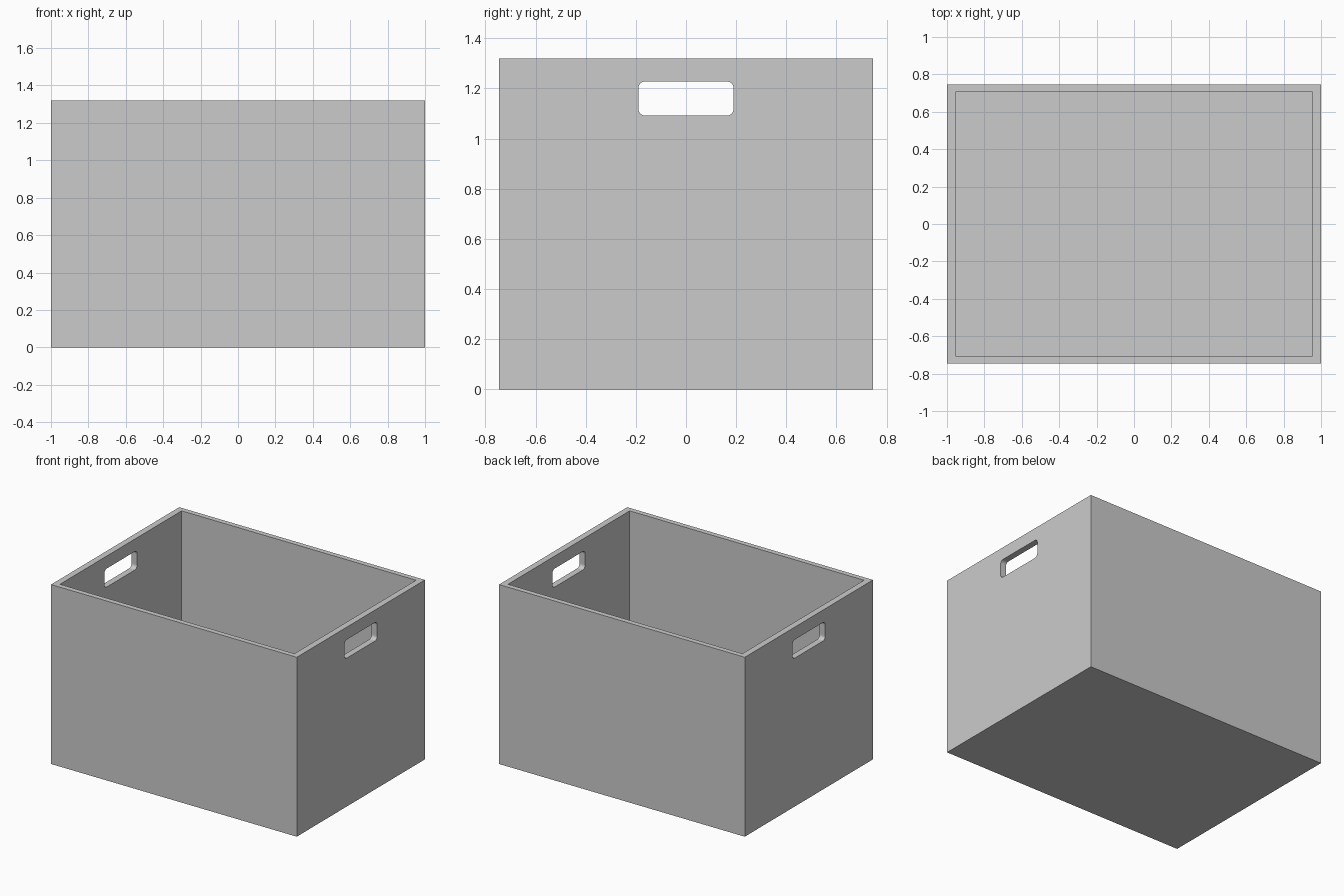
import bpy, bmesh

if "Cube" in bpy.data.objects:
    bpy.data.objects.remove(bpy.data.objects["Cube"])

W, D, H = 2.0, 1.49, 1.32          # outer size
TX, TY, TF = 0.046, 0.038, 0.04    # side, front/back and floor thickness


def block(name, size, centre, round_x=0.0):
    """Box; round_x rounds the edges running along x."""
    bm = bmesh.new()
    bmesh.ops.create_cube(bm, size=1)
    bmesh.ops.scale(bm, vec=size, verts=bm.verts)
    bmesh.ops.translate(bm, vec=centre, verts=bm.verts)
    if round_x:
        edges = [e for e in bm.edges
                 if abs(e.verts[0].co.x - e.verts[1].co.x) > 0.1]
        bmesh.ops.bevel(bm, geom=edges, offset=round_x, segments=5,
                        profile=0.5, affect='EDGES')
    mesh = bpy.data.meshes.new(name)
    bm.to_mesh(mesh)
    bm.free()
    obj = bpy.data.objects.new(name, mesh)
    bpy.context.collection.objects.link(obj)
    return obj


def cut(target, cutter):
    """Subtract cutter from target, then delete the cutter."""
    cutter.hide_render = True
    mod = target.modifiers.new("cut", 'BOOLEAN')
    mod.operation = 'DIFFERENCE'
    mod.solver = 'EXACT'
    mod.object = cutter
    bpy.context.view_layer.objects.active = target
    bpy.ops.object.modifier_apply(modifier=mod.name)
    bpy.data.objects.remove(cutter)


# Crate shell
crate = block("storage_crate", (W, D, H), (0, 0, H / 2))

# Open interior
cut(crate, block("interior_cutter", (W - 2 * TX, D - 2 * TY, H),
                 (0, 0, TF + H / 2)))

# Rounded hand holes through both ends
cut(crate, block("hand_hole_cutter", (W + 0.4, 0.38, 0.136),
                 (0, 0, 1.16), round_x=0.027))
